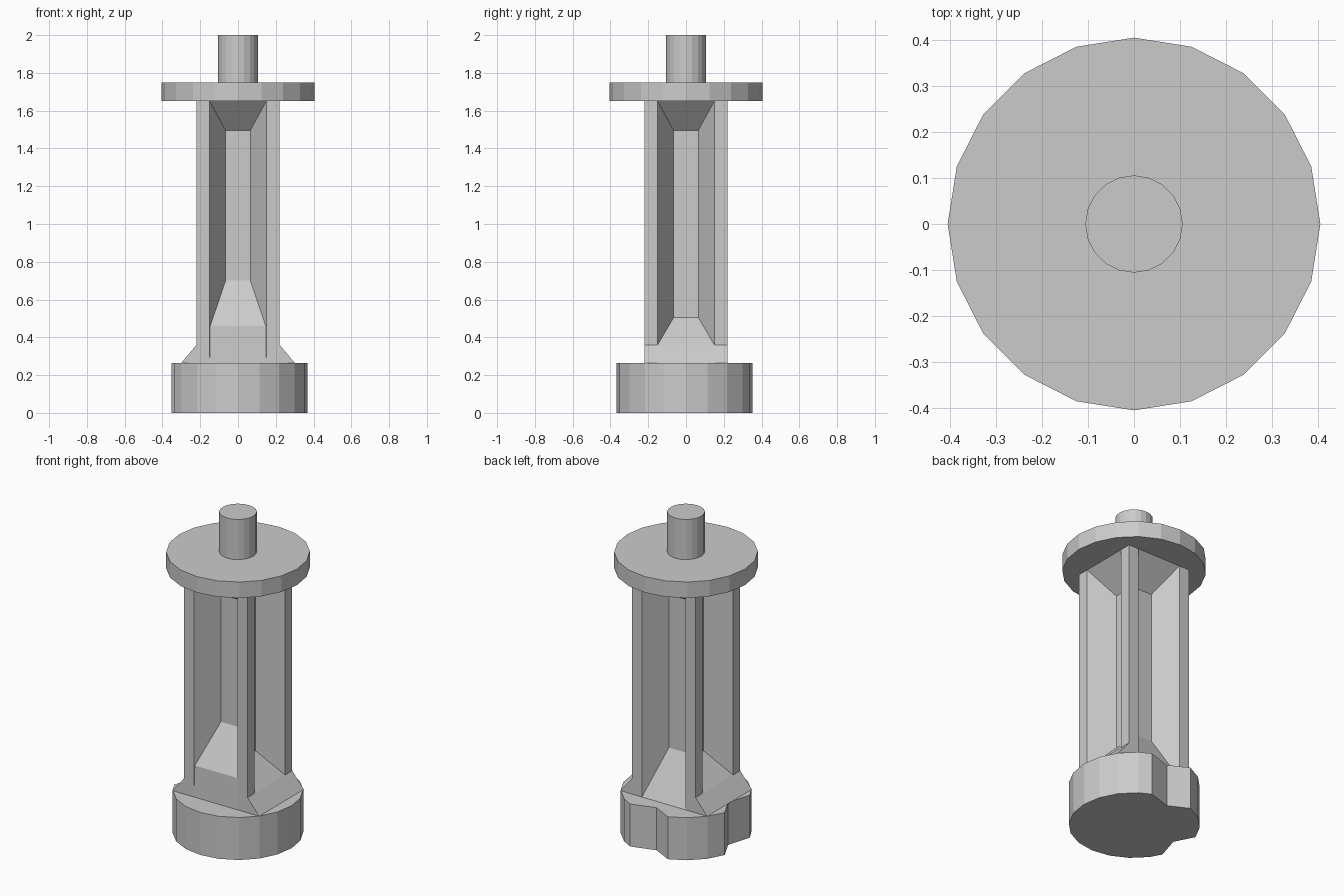
import bpy, bmesh, math
from mathutils import Matrix

if "Cube" in bpy.data.objects:
    bpy.data.objects.remove(bpy.data.objects["Cube"])


def finish(name, bm):
    bmesh.ops.recalc_face_normals(bm, faces=bm.faces)
    me = bpy.data.meshes.new(name)
    bm.to_mesh(me)
    bm.free()
    ob = bpy.data.objects.new(name, me)
    bpy.context.collection.objects.link(ob)
    return ob


def prism(name, outline, z0, z1):
    bm = bmesh.new()
    face = bm.faces.new([bm.verts.new((x, y, z0)) for x, y in outline])
    geo = bmesh.ops.extrude_face_region(bm, geom=[face])["geom"]
    top = [v for v in geo if isinstance(v, bmesh.types.BMVert)]
    bmesh.ops.translate(bm, verts=top, vec=(0, 0, z1 - z0))
    # keep the lower cap: rebuild it if the extrusion consumed it
    bmesh.ops.holes_fill(bm, edges=bm.edges[:], sides=0)
    return finish(name, bm)


def hull(name, pts, turn=0):
    # pts hold (half width, distance outward, z); turn 0 faces the front
    bm = bmesh.new()
    for w, d, z in pts:
        bm.verts.new((-w, -d, z))
        bm.verts.new((w, -d, z))
    bmesh.ops.convex_hull(bm, input=bm.verts[:])
    bmesh.ops.transform(bm, matrix=Matrix.Rotation(math.radians(turn), 4, 'Z'), verts=bm.verts)
    return finish(name, bm)


def arc(r, degrees):
    return [(r * math.cos(math.radians(a)), r * math.sin(math.radians(a))) for a in degrees]


# Round base with two notches, mirrored across the back-left diagonal
notch = [(0.15, 0.335), (0.0, 0.29)]
base = arc(0.369, range(-144, 55, 18)) + notch
base += arc(0.372, (109, 126, 144, 161))
base += [(-y, -x) for x, y in reversed(notch)]
prism("base", base, 0, 0.265)

# Fluted column: four wedge shaped corner arms around a square core
column = []
for q in range(4):
    c, s = round(math.cos(q * math.pi / 2)), round(math.sin(q * math.pi / 2))
    for x, y in ((0.075, 0.065), (0.22, 0.15), (0.22, 0.22), (0.15, 0.22), (0.065, 0.075)):
        column.append((x * c - y * s, x * s + y * c))
prism("fluted_column", column, 0.265, 1.65)

# Sloping upper ends of the flutes
for i in range(4):
    hull(f"upper_ramp_{i}", [(0.15, 0.22, 1.65), (0.07, 0.07, 1.65), (0.07, 0.07, 1.49)], i * 90)

# Sloping lower ends: tall step at the front, plain slope at the back
hull("front_ramp", [(0.215, 0.22, 0.265), (0.15, 0.215, 0.46),
                    (0.07, 0.07, 0.71), (0.07, 0.07, 0.265)])
hull("back_ramp", [(0.15, 0.22, 0.265), (0.07, 0.07, 0.55), (0.07, 0.07, 0.265)], 180)

# Sides: short ramp with an outer wedge on the base
for side, turn in (("right", 90), ("left", -90)):
    hull(f"{side}_ramp", [(0.15, 0.22, 0.265), (0.15, 0.22, 0.36),
                          (0.07, 0.07, 0.51), (0.07, 0.07, 0.265)], turn)
    hull(f"{side}_wedge", [(0.22, 0.30, 0.265), (0.22, 0.22, 0.36),
                           (0.22, 0.16, 0.36), (0.22, 0.16, 0.265)], turn)

# Flange and shaft
prism("flange", arc(0.406, range(0, 360, 18)), 1.65, 1.75)
prism("shaft", arc(0.106, range(0, 360, 18)), 1.75, 2.0)
